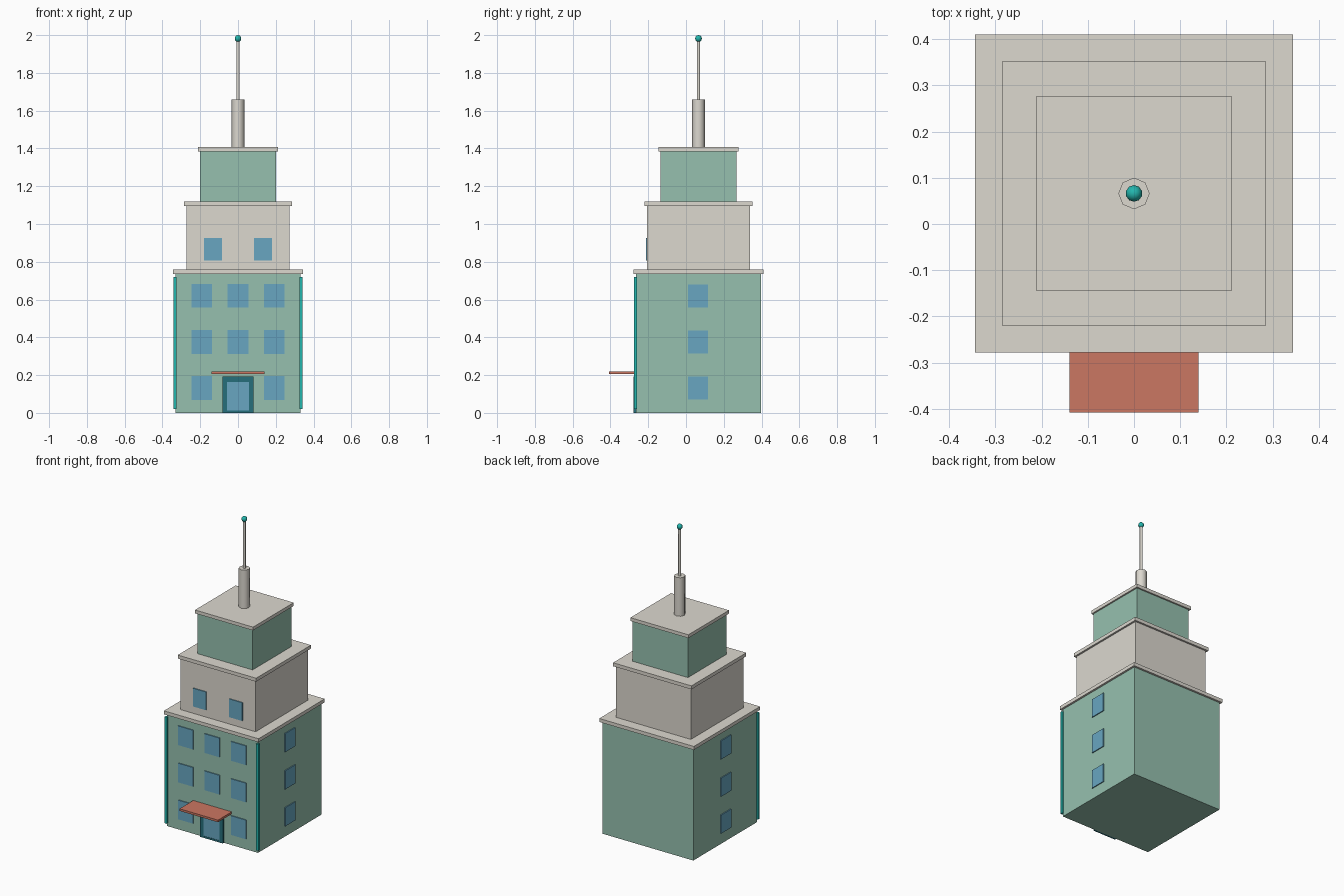
import bpy, math

if "Cube" in bpy.data.objects:
    bpy.data.objects.remove(bpy.data.objects["Cube"])

CY = 0.066  # tower axis in y


def mat(name, rgb):
    m = bpy.data.materials.new(name)
    m.diffuse_color = (*[(c / 255) ** 2.2 for c in rgb], 1)
    m.use_nodes = True
    m.node_tree.nodes["Principled BSDF"].inputs["Base Color"].default_value = m.diffuse_color
    return m


GREEN = mat("green_wall", (149, 191, 173))
STONE = mat("pale_stone", (219, 215, 206))
GLASS = mat("blue_glass", (104, 165, 192))
FRAME = mat("dark_teal", (42, 110, 122))
TEAL = mat("bright_teal", (40, 180, 172))
RED = mat("canopy_red", (202, 118, 98))


def box(name, x, y, z, m):
    """Box from (min, max) ranges."""
    bpy.ops.mesh.primitive_cube_add(size=1, location=[sum(r) / 2 for r in (x, y, z)])
    o = bpy.context.object
    o.name = name
    o.scale = [r[1] - r[0] for r in (x, y, z)]
    bpy.ops.object.transform_apply(location=False, rotation=False, scale=True)
    o.data.materials.append(m)
    return o


def around(c, half):
    return (c - half, c + half)


def cyl(name, r, z0, z1, m):
    bpy.ops.mesh.primitive_cylinder_add(vertices=8, radius=r, depth=z1 - z0,
                                        location=(0, CY, (z0 + z1) / 2))
    o = bpy.context.object
    o.name = name
    bpy.ops.object.shade_smooth_by_angle(angle=math.radians(50))
    o.data.materials.append(m)


# Three stepped tiers, each with an overhanging cornice
tiers = [("lower", 0.331, 0.344, 0.0, 0.736, 0.759, GREEN),
         ("middle", 0.273, 0.285, 0.759, 1.096, 1.119, STONE),
         ("upper", 0.201, 0.211, 1.119, 1.385, 1.407, GREEN)]
for name, h, hc, z0, z1, z2, m in tiers:
    box(name + "_tier", around(0, h), around(CY, h), (z0, z1), m)
    box(name + "_cornice", around(0, hc), around(CY, hc), (z1, z2), STONE)

FRONT = CY - 0.331
rows = (0.132, 0.375, 0.62)

# Lower tier windows: three columns in front (door replaces one), one column per side
for i, z in enumerate(rows):
    for x in (-0.192, 0, 0.192):
        if i == 0 and x == 0:
            continue
        box("front_window", around(x, 0.055), (FRONT - 0.006, FRONT + 0.004),
            around(z, 0.063), GLASS)
    for s in (-1, 1):
        box("side_window", around(s * 0.332, 0.005), around(CY - 0.003, 0.053),
            around(z, 0.061), GLASS)

# Middle tier windows
for s in (-1, 1):
    box("middle_window", around(s * 0.132, 0.048), (CY - 0.279, CY - 0.269),
        around(0.867, 0.06), GLASS)

# Front corner strips
for s in (-1, 1):
    box("corner_strip", around(s * 0.333, 0.008), around(FRONT - 0.003, 0.008),
        (0.02, 0.72), TEAL)

# Entrance: frame, glass and canopy
for s in (-1, 1):
    box("door_jamb", around(s * 0.0705, 0.0125), (FRONT - 0.012, FRONT + 0.004), (0, 0.163), FRAME)
box("door_lintel", around(0, 0.083), (FRONT - 0.012, FRONT + 0.004), (0.163, 0.193), FRAME)
box("door_sill", around(0, 0.058), (FRONT - 0.012, FRONT + 0.004), (0, 0.012), FRAME)
box("door_glass", around(0, 0.058), (FRONT - 0.010, FRONT + 0.004), (0.012, 0.163), GLASS)
box("entrance_canopy", around(0, 0.14), (-0.408, FRONT + 0.002), (0.205, 0.219), RED)

# Mast, antenna and beacon
cyl("mast_base", 0.034, 1.407, 1.66, STONE)
cyl("antenna", 0.009, 1.66, 1.98, STONE)
bpy.ops.mesh.primitive_uv_sphere_add(segments=10, ring_count=6, radius=0.018,
                                     location=(0, CY, 1.982))
beacon = bpy.context.object
beacon.name = "beacon"
bpy.ops.object.shade_smooth()
beacon.data.materials.append(TEAL)
